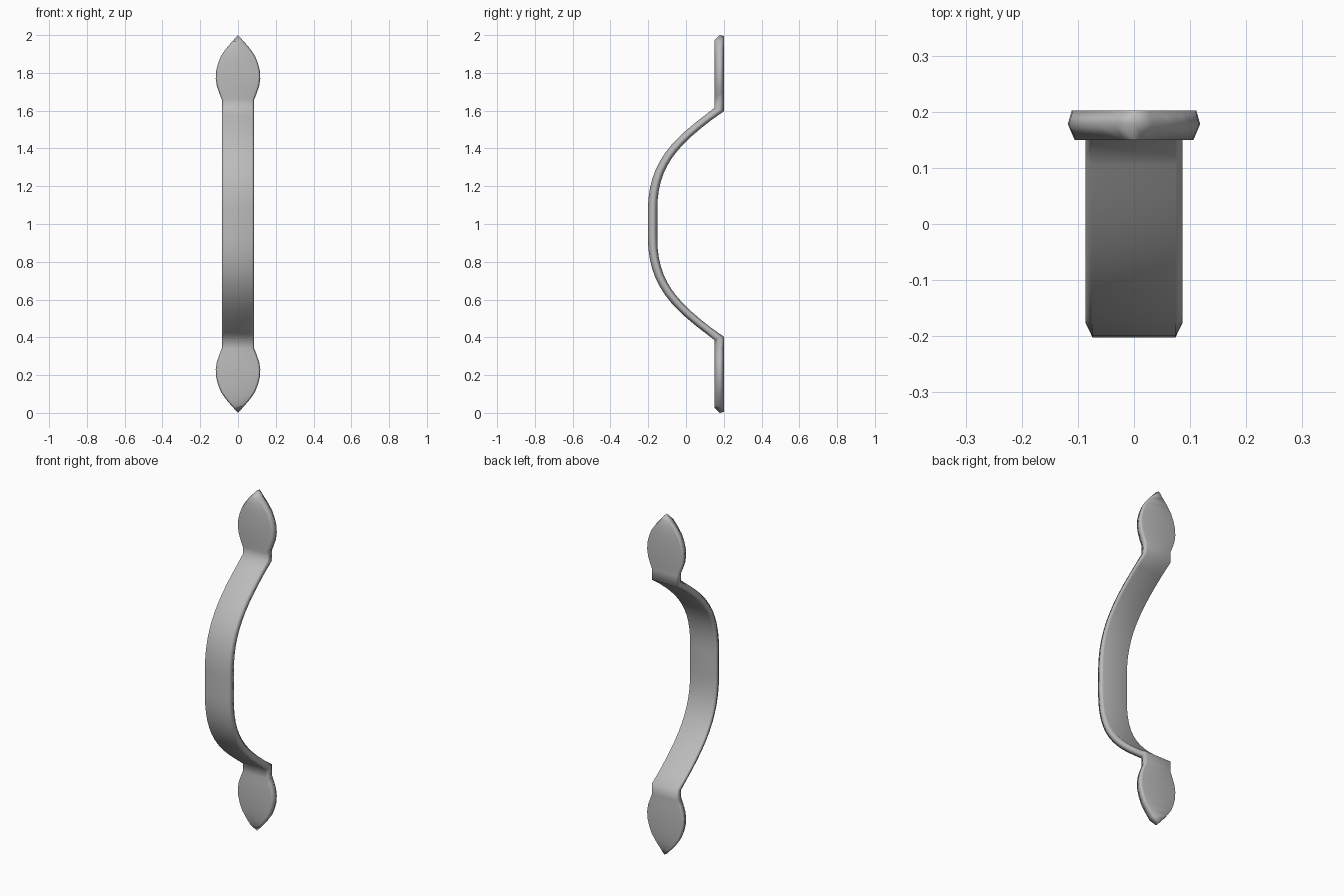
import bpy, bmesh
from mathutils import Vector

cube = bpy.data.objects.get("Cube")
if cube:
    bpy.data.objects.remove(cube, do_unlink=True)

# Plain grey metal
metal = bpy.data.materials.new("grey_metal")
metal.use_nodes = True
GREY = (0.5, 0.5, 0.5, 1)
metal.diffuse_color = GREY
metal.node_tree.nodes["Principled BSDF"].inputs["Base Color"].default_value = GREY

STRAP_HALF = 0.086
FRONT_Y, BACK_Y = 0.15, 0.202


def bezier(p0, p1, p2, p3, t):
    """Point and unit tangent of a cubic curve."""
    s = 1 - t
    point = p0 * s**3 + p1 * 3 * s * s * t + p2 * 3 * s * t * t + p3 * t**3
    tangent = (p1 - p0) * s * s + (p2 - p1) * 2 * s * t + (p3 - p2) * t * t
    return point, tangent.normalized()


# Each station: front, middle and back points as (y, z), then the half width
stations = []

# Leaf-shaped mounting plate, from the pointed tip to the neck
stations.append((Vector((FRONT_Y, 1.972)), Vector((0.178, 2.0)),
                 Vector((BACK_Y, 1.995)), 0))
leaf = [(1.965, 0.032), (1.93, 0.062), (1.89, 0.09), (1.85, 0.106), (1.81, 0.116),
        (1.77, 0.118), (1.73, 0.112), (1.69, 0.098), (1.66, STRAP_HALF)]
for z, half in leaf:
    stations.append((Vector((FRONT_Y, z)), Vector((0.178, z)),
                     Vector((BACK_Y, z)), half))

# Bend where the plate meets the grip
front, back = Vector((FRONT_Y, 1.614)), Vector((BACK_Y, 1.598))
stations.append((front, (front + back) / 2, back, STRAP_HALF))

# Bowed grip, upper half
curve = [Vector(p) for p in ((0.175, 1.605), (-0.07, 1.43), (-0.177, 1.31), (-0.177, 1.07))]
STEPS = 12
for i in range(1, STEPS + 1):
    t = i / STEPS
    p, d = bezier(*curve, t)
    out = Vector((d.y, -d.x)) * (0.02 + 0.005 * t)   # towards the front
    stations.append((p + out, p, p - out, STRAP_HALF))


# Lower half mirrors the upper half
def flip(v):
    return Vector((v.x, 2 - v.y))


stations += [(flip(f), flip(m), flip(b), w) for f, m, b, w in reversed(stations)]

# Skin a six-sided section with bevelled edges along the stations
bm = bmesh.new()
rings = []
for f, m, b, w in stations:
    side = [(max(w - 0.012, 0), f), (w, m), (max(w - 0.007, 0), b)]
    section = [(-x, p) for x, p in side] + [(x, p) for x, p in reversed(side)]
    rings.append([bm.verts.new((x, p.x, p.y)) for x, p in section])
for a, b in zip(rings, rings[1:]):
    for i in range(6):
        j = (i + 1) % 6
        bm.faces.new((a[i], a[j], b[j], b[i]))
bmesh.ops.remove_doubles(bm, verts=bm.verts, dist=0.0001)
bmesh.ops.recalc_face_normals(bm, faces=bm.faces)

mesh = bpy.data.meshes.new("pull_handle")
bm.to_mesh(mesh)
bm.free()
mesh.materials.append(metal)
mesh.shade_smooth()
handle = bpy.data.objects.new("pull_handle", mesh)
bpy.context.collection.objects.link(handle)

# Keep the broad faces flat while the bevels blend
weighted = handle.modifiers.new("flat_faces", "WEIGHTED_NORMAL")
weighted.weight = 50
